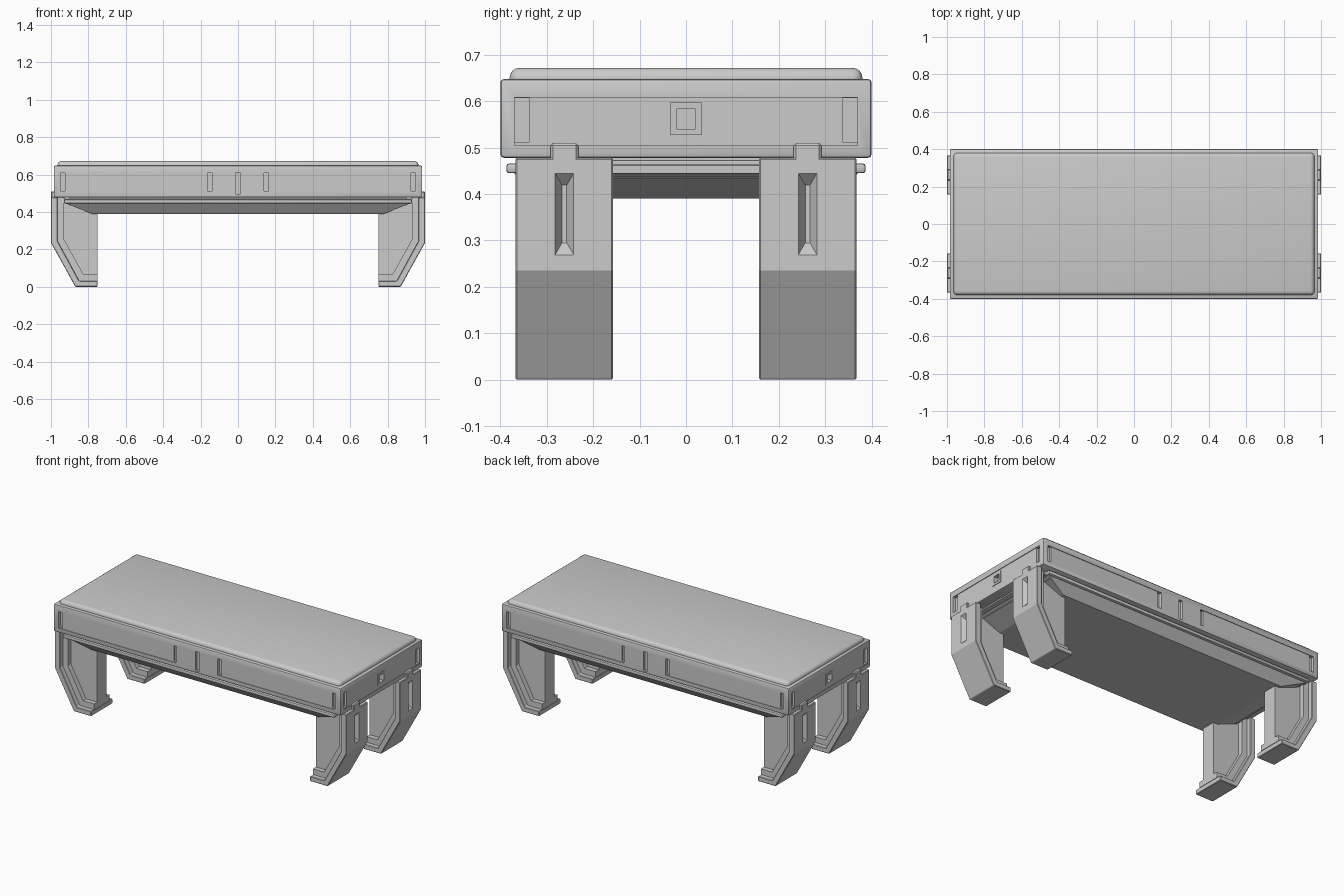
import bpy, bmesh
from mathutils import Vector

if "Cube" in bpy.data.objects:
    bpy.data.objects.remove(bpy.data.objects["Cube"])


def finish(name, bm, bevel=0, segs=2):
    bmesh.ops.recalc_face_normals(bm, faces=bm.faces)
    me = bpy.data.meshes.new(name)
    bm.to_mesh(me)
    bm.free()
    ob = bpy.data.objects.new(name, me)
    bpy.context.collection.objects.link(ob)
    if bevel:
        m = ob.modifiers.new("bevel", 'BEVEL')
        m.width, m.segments, m.limit_method = bevel, segs, 'ANGLE'
        apply(ob, m)
    return ob


def activate(ob):
    bpy.ops.object.select_all(action='DESELECT')
    ob.select_set(True)
    bpy.context.view_layer.objects.active = ob


def apply(ob, mod):
    activate(ob)
    bpy.ops.object.modifier_apply(modifier=mod.name)


def smooth(ob):
    activate(ob)
    bpy.ops.object.shade_smooth_by_angle(angle=0.6)


def add_box(bm, x0, x1, y0, y1, z0, z1):
    vs = bmesh.ops.create_cube(bm, size=1)['verts']
    for v in vs:
        v.co = Vector((x0 if v.co.x < 0 else x1, y0 if v.co.y < 0 else y1,
                       z0 if v.co.z < 0 else z1))
    return vs


def box(name, x0, x1, y0, y1, z0, z1, bevel=0, segs=2):
    bm = bmesh.new()
    add_box(bm, x0, x1, y0, y1, z0, z1)
    return finish(name, bm, bevel, segs)


def add_prism(bm, pts, y0, y1):
    vs = [bm.verts.new((x, y0, z)) for x, z in pts]
    f = bm.faces.new(vs)
    r = bmesh.ops.extrude_face_region(bm, geom=[f])
    moved = [g for g in r['geom'] if isinstance(g, bmesh.types.BMVert)]
    bmesh.ops.translate(bm, verts=moved, vec=(0, y1 - y0, 0))


def cut(ob, bm):
    cutter = finish("cutter", bm)
    cutter.hide_render = True
    m = ob.modifiers.new("cut", 'BOOLEAN')
    m.operation, m.solver, m.object = 'DIFFERENCE', 'EXACT', cutter
    apply(ob, m)
    bpy.data.objects.remove(cutter)


# Main slab with shallow side panels, end grooves and square sockets
X, Y = 0.985, 0.40
slab = box("table_body", -X, X, -Y, Y, 0.478, 0.648, 0.008)
recess, slots, socket = bmesh.new(), bmesh.new(), bmesh.new()
for s in (-1, 1):
    yo, yi, yd = s * 0.45, s * (Y - 0.004), s * (Y - 0.018)
    xo, xi, xd = s * 1.1, s * (X - 0.004), s * (X - 0.018)
    for t in (-1, 1):
        add_box(recess, *sorted((t * 0.14, t * 0.95)), *sorted((yi, yo)), 0.505, 0.608)
        for a, b in ((0.14, 0.163), (0.925, 0.9495)):
            add_box(slots, *sorted((t * a, t * b)), *sorted((yd, yo)), 0.512, 0.607)
        add_box(slots, *sorted((xd, xo)), *sorted((t * 0.337, t * 0.3695)), 0.512, 0.607)
    add_box(slots, -0.012, 0.012, *sorted((yd, yo)), 0.492, 0.612)
    add_box(recess, *sorted((xi, xo)), -0.37, 0.37, 0.505, 0.608)
    add_box(socket, *sorted((s * (X - 0.03), xo)), -0.021, 0.021, 0.54, 0.583)
for c in (recess, slots, socket):
    cut(slab, c)
smooth(slab)

# Thin square frame around each socket
for s, side in ((-1, "left"), (1, "right")):
    fr = box(side + "_socket_frame", *sorted((s * (X - 0.02), s * X)), -0.035, 0.035, 0.527, 0.597)
    bm = bmesh.new()
    add_box(bm, *sorted((s * 0.9, s * 1.1)), -0.021, 0.021, 0.54, 0.583)
    cut(fr, bm)

# Rounded table top
smooth(box("top_pad", -0.965, 0.965, -0.38, 0.38, 0.628, 0.672, 0.0215, 4))

# Underside: neck, ledge, long rails and tapered tray
box("under_neck", -0.90, 0.90, -0.35, 0.35, 0.435, 0.49)
box("under_ledge", -0.93, 0.93, -0.362, 0.362, 0.462, 0.473, 0.003)
for s, side in ((-1, "front"), (1, "back")):
    smooth(box(side + "_rail", -0.93, 0.93, *sorted((s * 0.345, s * 0.387)), 0.445, 0.466, 0.006))
bm = bmesh.new()
for v in add_box(bm, -0.92, 0.92, -0.37, 0.37, 0.39, 0.445):
    if v.co.z < 0.4:
        v.co.x *= 0.78 / 0.92
        v.co.y *= 0.325 / 0.37
ob = finish("under_tray", bm)

# Legs: outer strap, narrower middle layer, thin inner web, clip tab
OUT = [(1.0, 0.478), (1.0, 0.235), (0.87, 0.0), (0.75, 0.0)]
MID = [(0.965, 0.478), (0.965, 0.245), (0.848, 0.03), (0.75, 0.03)]
INN = [(0.93, 0.478), (0.93, 0.253), (0.826, 0.065), (0.75, 0.065)]
LEGS = ((-1, -1, "front_left"), (1, -1, "front_right"),
        (-1, 1, "back_left"), (1, 1, "back_right"))
for sx, sy, label in LEGS:
    yc = sy * 0.262

    def part(name, pts, half, bevel):
        b = bmesh.new()
        add_prism(b, [(sx * x, z) for x, z in pts], yc - half, yc + half)
        return finish(label + name, b, bevel, 1)

    strap = part("_leg_strap", OUT + MID[::-1], 0.105, 0.003)
    # Tapered slot in the outer face of the strap
    b = bmesh.new()
    for v in add_box(b, 0.975, 1.005, -1, 1, -1, 1):
        outer = v.co.x > 0.99
        v.co.y = yc + v.co.y * (0.023 if outer else 0.005)
        v.co.z = 0.357 + v.co.z * (0.093 if outer else 0.062)
        v.co.x *= sx
    cut(strap, b)
    part("_leg_step", MID + INN[::-1], 0.075, 0)
    part("_leg_web", INN + [(0.75, 0.42), (0.88, 0.44)], 0.045, 0)
    box(label + "_leg_tab", *sorted((sx * 0.96, sx * 1.0)), yc - 0.03, yc + 0.03,
        0.46, 0.51, 0.005, 1)
